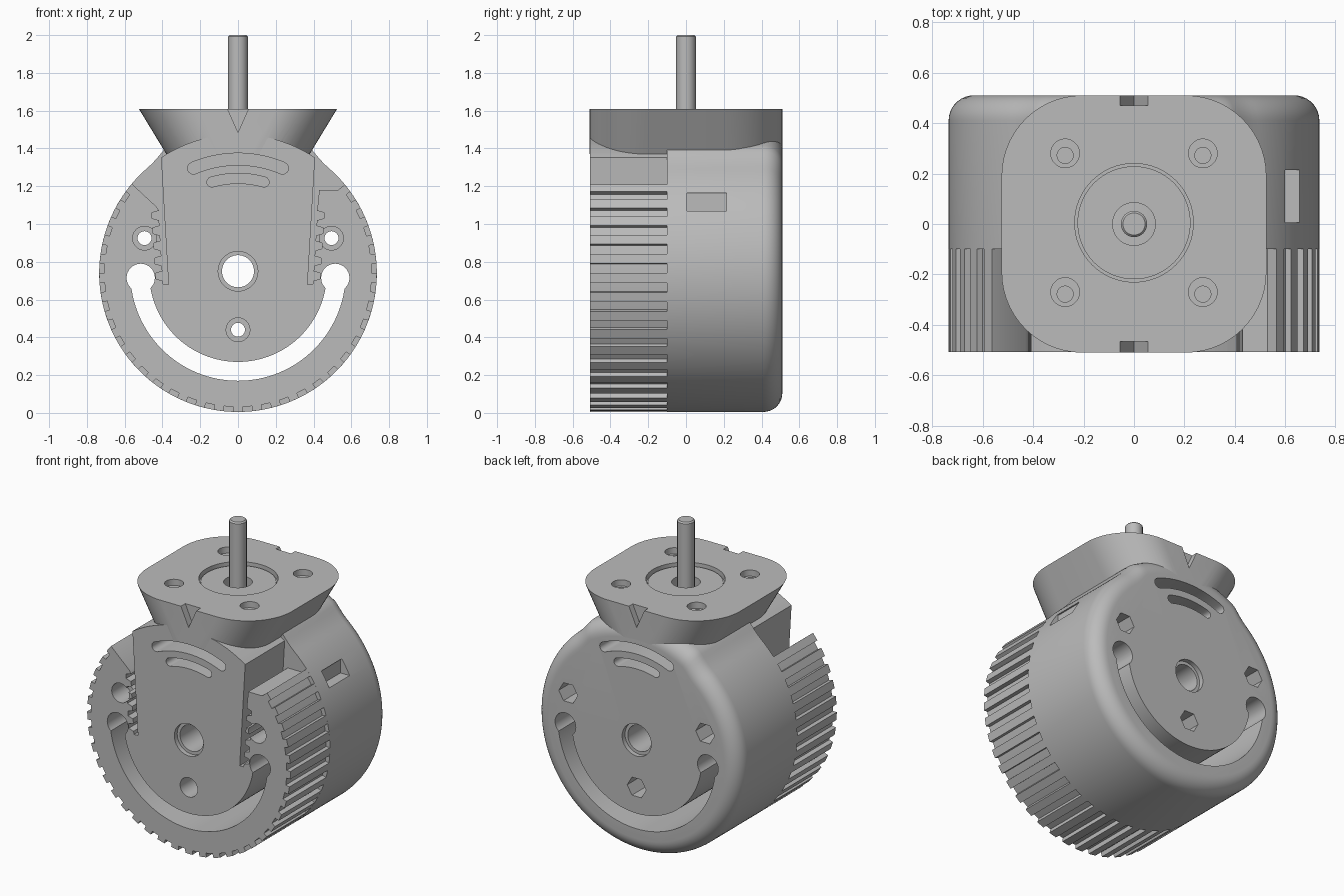
import bpy, bmesh
from math import sin, cos, pi, radians, degrees, hypot

cube = bpy.data.objects.get("Cube")
if cube:
    bpy.data.objects.remove(cube, do_unlink=True)

grey = bpy.data.materials.new("plain grey")
grey.use_nodes = True
grey.diffuse_color = (0.5, 0.5, 0.5, 1)
grey.node_tree.nodes["Principled BSDF"].inputs["Base Color"].default_value = (0.5, 0.5, 0.5, 1)

R, CZ, FRONT, BACK, SEAM = 0.735, 0.74, -0.508, 0.51, -0.1


def loft(name, rings):
    """Skin a closed solid through rings that share a point count."""
    bm = bmesh.new()
    rows = [[bm.verts.new(p) for p in ring] for ring in rings]
    n = len(rows[0])
    for a, b in zip(rows, rows[1:]):
        for i in range(n):
            j = (i + 1) % n
            bm.faces.new((a[i], a[j], b[j], b[i]))
    bm.faces.new(rows[0][::-1])
    bm.faces.new(rows[-1])
    bmesh.ops.recalc_face_normals(bm, faces=bm.faces[:])
    mesh = bpy.data.meshes.new(name)
    bm.to_mesh(mesh)
    bm.free()
    mesh.materials.append(grey)
    ob = bpy.data.objects.new(name, mesh)
    bpy.context.scene.collection.objects.link(ob)
    return ob


def prism(name, pts, y0, y1):
    return loft(name, [[(x, y, z) for x, z in pts] for y in (y0, y1)])


def arc(r, a0, a1, n, cx=0, cz=CZ):
    steps = [radians(a0 + (a1 - a0) * i / n) for i in range(n + 1)]
    return [(cx + r * cos(a), cz + r * sin(a)) for a in steps]


def bore(x, z, r, y0, y1, n=32):
    return prism("bore_cutter", arc(r, 0, 360 - 360 / n, n - 1, x, z), y0, y1)


def post(name, x, y, r, z0, z1, n=40, bevel=0.0):
    levels = [(z0, r), (z1 - bevel, r)] + ([(z1, r - bevel)] if bevel else [])
    return loft(name, [[(x + q * cos(2 * pi * i / n), y + q * sin(2 * pi * i / n), z)
                        for i in range(n)] for z, q in levels])


def carve(ob, cutters):
    for c in cutters:
        m = ob.modifiers.new("cut", "BOOLEAN")
        m.operation, m.solver, m.object = "DIFFERENCE", "EXACT", c
    bpy.context.view_layer.update()
    dg = bpy.context.evaluated_depsgraph_get()
    mesh = bpy.data.meshes.new_from_object(ob.evaluated_get(dg))
    ob.modifiers.clear()
    ob.data = mesh


# Front drum with belt grooves, left plain across the top
pitch, pts = 8, []
for k in range(45):
    a = 90 + pitch * k
    off = min(pitch * k, 360 - pitch * k)
    for da, deep in ((-2, 1), (-1.9, 0), (0, 0), (1.9, 0), (2, 1)):
        r = R - (0.027 if deep == 0 and off > 32 else 0)
        pts.append((r * cos(radians(a + da)), CZ + r * sin(radians(a + da))))
front_drum = prism("front_drum", pts, FRONT, SEAM)

# Rear housing: rounded back edge, small fillet towards the neck
rings = []
for y, inset in [(SEAM, 0)] + [(BACK - 0.1 + 0.1 * sin(radians(t)), 0.1 * (1 - cos(radians(t))))
                               for t in range(0, 91, 10)]:
    ring = []
    for i in range(180):
        a = i * 2
        off = abs((a - 90 + 180) % 360 - 180)
        swell = 0.03 * min(1, max(0, (41 - off) / 10.5)) ** 2
        r = R + swell - inset
        ring.append((r * cos(radians(a)), y, CZ + r * sin(radians(a))))
    rings.append(ring)
rear_housing = loft("rear_housing", rings)


# Flared neck: rounded rectangle that narrows in x only
def rounded(hx, hy, r, z, n=14):
    out = []
    for q, (sx, sy) in enumerate(((1, 1), (-1, 1), (-1, -1), (1, -1))):
        for i in range(n + 1):
            a = radians(90 * (q + i / n))
            out.append((sx * (hx - r) + r * cos(a), sy * (hy - r) + r * sin(a), z))
    return out


neck = loft("flared_neck", [rounded(0.355, 0.51, 0.3, 1.33), rounded(0.525, 0.51, 0.32, 1.61)])

# Cutters that pass through both drum halves
crescent = arc(0.57, 181, 359, 64) + arc(0.47, 359, 181, 64)
through = [prism("crescent_cutter", crescent, -1, 1), bore(0, 0.75, 0.085, -1, 1, 48)]
through += [bore(s * 0.515, 0.715, 0.075, -1, 1) for s in (-1, 1)]
front_cuts, back_cuts = [], []
for x, z in ((-0.495, 0.925), (0.495, 0.925), (0, 0.44)):
    through.append(bore(x, z, 0.037, -1, 1, 24))
    front_cuts.append(bore(x, z, 0.063, -1, FRONT + 0.15))
    back_cuts.append(bore(x, z, 0.068, BACK - 0.18, 1, 6))
front_cuts.append(bore(0, 0.75, 0.105, -1, FRONT + 0.03, 48))
back_cuts.append(bore(0, 0.75, 0.105, BACK - 0.03, 1, 48))

# Curved vents, blind from each side
vents = []
for y0, y1 in ((-1, FRONT + 0.22), (BACK - 0.22, 1)):
    for r0, r1, half in ((0.572, 0.635, 23), (0.475, 0.528, 16)):
        mid, cap = (r0 + r1) / 2, (r1 - r0) / 2
        shape = arc(r1, 90 - half, 90 + half, 24)
        for d, inner in ((90 + half, True), (90 - half, False)):
            cx, cz = mid * cos(radians(d)), CZ + mid * sin(radians(d))
            if inner:
                shape += arc(cap, d, d + 180, 8, cx, cz)[1:-1]
                shape += arc(r0, 90 + half, 90 - half, 24)
            else:
                shape += arc(cap, d + 180, d + 360, 8, cx, cz)[1:-1]
        vents.append(prism("vent_cutter", shape, y0, y1))

# Toothed belt gaps either side of the front shield
for s, shoulder in ((-1, [(0.43, 1.09), (0.57, 1.22), (0.75, 1.38)]),
                    (1, [(0.43, 1.18), (0.53, 1.18), (0.75, 1.36)])):
    gap = [(0.41, 1.6), (0.408, 1.36), (0.368, 0.68), (0.395, 0.68)]
    z = 0.70
    while z < 1.03:
        x = 0.4 + 0.06 * (z - 0.7)
        gap += [(x, z), (x + 0.035, z + 0.01), (x + 0.035, z + 0.04), (x, z + 0.05)]
        z += 0.08
    gap += shoulder + [(0.75, 1.6)]
    front_cuts.append(prism("belt_gap_cutter", [(s * x, z) for x, z in gap], -1, SEAM + 0.0005))

# Side window on the model's left
back_cuts.append(prism("window_cutter", [(0.59, 1.07), (0.9, 1.07), (0.9, 1.165), (0.59, 1.165)],
                       0.005, 0.215))

# Neck cutters: motor recess, shaft clearance, screw holes, V notches
neck_cuts = [post("recess_cutter", 0, 0.005, 0.235, 1.575, 1.8, 64),
             post("clearance_cutter", 0, 0, 0.085, 1.45, 1.8)]
for sx in (-1, 1):
    for sy in (-1, 1):
        x, y = sx * 0.273, 0.005 + sy * 0.275
        neck_cuts.append(post("screw_cutter", x, y, 0.057, 1.57, 1.8, 28))
        neck_cuts.append(post("screw_core_cutter", x, y - 0.008, 0.032, 1.48, 1.8, 20))
notch = [(-0.06, 1.62), (0, 1.485), (0.06, 1.62)]
neck_cuts += [prism("notch_cutter", notch, *ys) for ys in ((-1, -0.465), (0.47, 1))]

carve(front_drum, through + front_cuts + vents[:2])
carve(rear_housing, through + back_cuts + vents[2:])
carve(neck, neck_cuts + vents)
for c in through + front_cuts + back_cuts + vents + neck_cuts:
    bpy.data.objects.remove(c, do_unlink=True)

# Motor face ring and output shaft
motor_face = post("motor_face", 0, 0.005, 0.224, 1.56, 1.59, 64)
hole = post("hole_cutter", 0, 0, 0.085, 1.4, 1.8)
carve(motor_face, [hole])
bpy.data.objects.remove(hole, do_unlink=True)
shaft = post("output_shaft", 0, 0, 0.052, 1.4, 2.0, 40, 0.008)

# Smooth shading with sharp edges kept
bpy.ops.object.select_all(action="DESELECT")
for ob in (front_drum, rear_housing, neck, motor_face, shaft):
    ob.select_set(True)
bpy.context.view_layer.objects.active = front_drum
bpy.ops.object.shade_smooth_by_angle(angle=radians(25))
